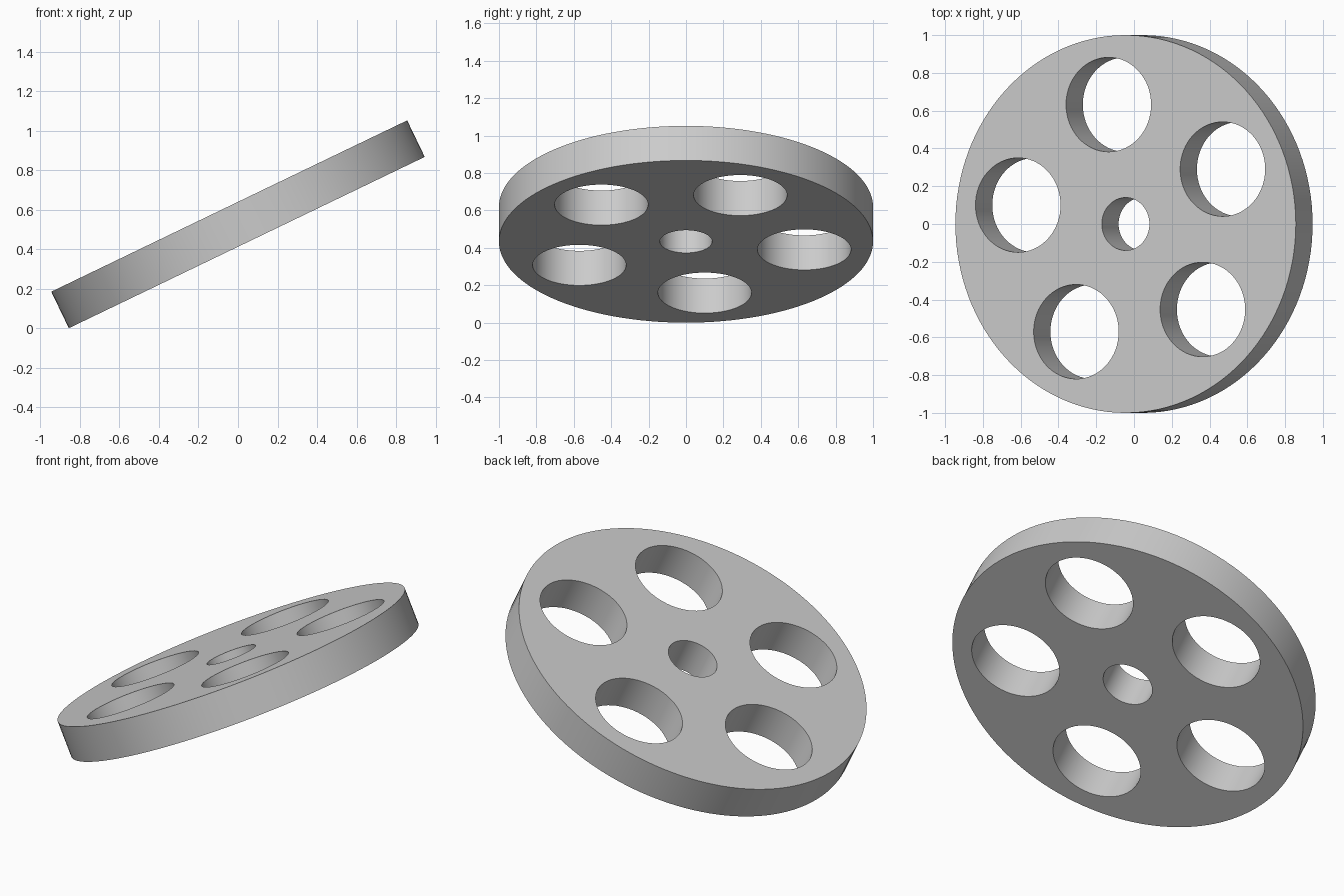
import bpy
import bmesh
from math import cos, sin, pi, radians
from mathutils import Matrix

cube = bpy.data.objects.get("Cube")
if cube:
    bpy.data.objects.remove(cube, do_unlink=True)

THICKNESS = 0.205
TILT = radians(25.7)
HOLES = 5

# Single grey material
grey = bpy.data.materials.new("plain grey")
grey.use_nodes = True
colour = (0.6, 0.6, 0.6, 1)
grey.diffuse_color = colour
grey.node_tree.nodes["Principled BSDF"].inputs["Base Color"].default_value = colour

bm = bmesh.new()


def ring(x, y, radius, count):
    """Closed outline on the underside of the disc."""
    verts = [bm.verts.new((x + radius * cos(2 * pi * i / count),
                           y + radius * sin(2 * pi * i / count),
                           -THICKNESS / 2)) for i in range(count)]
    for i in range(count):
        bm.edges.new((verts[i - 1], verts[i]))


# Outer rim, hub bore and the circle of lightening holes
ring(0, 0, 1, 128)
ring(0, 0, 0.14, 64)
for k in range(HOLES):
    a = radians(27) + 2 * pi * k / HOLES
    ring(0.64 * cos(a), 0.64 * sin(a), 0.25, 64)

# Fill between the outlines, then extrude to the disc thickness
bmesh.ops.triangle_fill(bm, use_beauty=True, edges=bm.edges[:], normal=(0, 0, 1))
extruded = bmesh.ops.extrude_face_region(bm, geom=bm.faces[:], use_keep_orig=True)
top = [v for v in extruded["geom"] if isinstance(v, bmesh.types.BMVert)]
bmesh.ops.translate(bm, verts=top, vec=(0, 0, THICKNESS))
bmesh.ops.recalc_face_normals(bm, faces=bm.faces[:])

# Tilt up towards +x and rest on the ground
bm.transform(Matrix.Rotation(-TILT, 4, "Y"))
lowest = min(v.co.z for v in bm.verts)
bmesh.ops.translate(bm, verts=bm.verts[:], vec=(0, 0, -lowest))

mesh = bpy.data.meshes.new("wheel_disc")
bm.to_mesh(mesh)
bm.free()
mesh.materials.append(grey)
disc = bpy.data.objects.new("wheel_disc", mesh)
bpy.context.collection.objects.link(disc)

# Smooth round walls with crisp rims
bpy.ops.object.select_all(action="DESELECT")
disc.select_set(True)
bpy.context.view_layer.objects.active = disc
bpy.ops.object.shade_smooth_by_angle(angle=radians(30))
